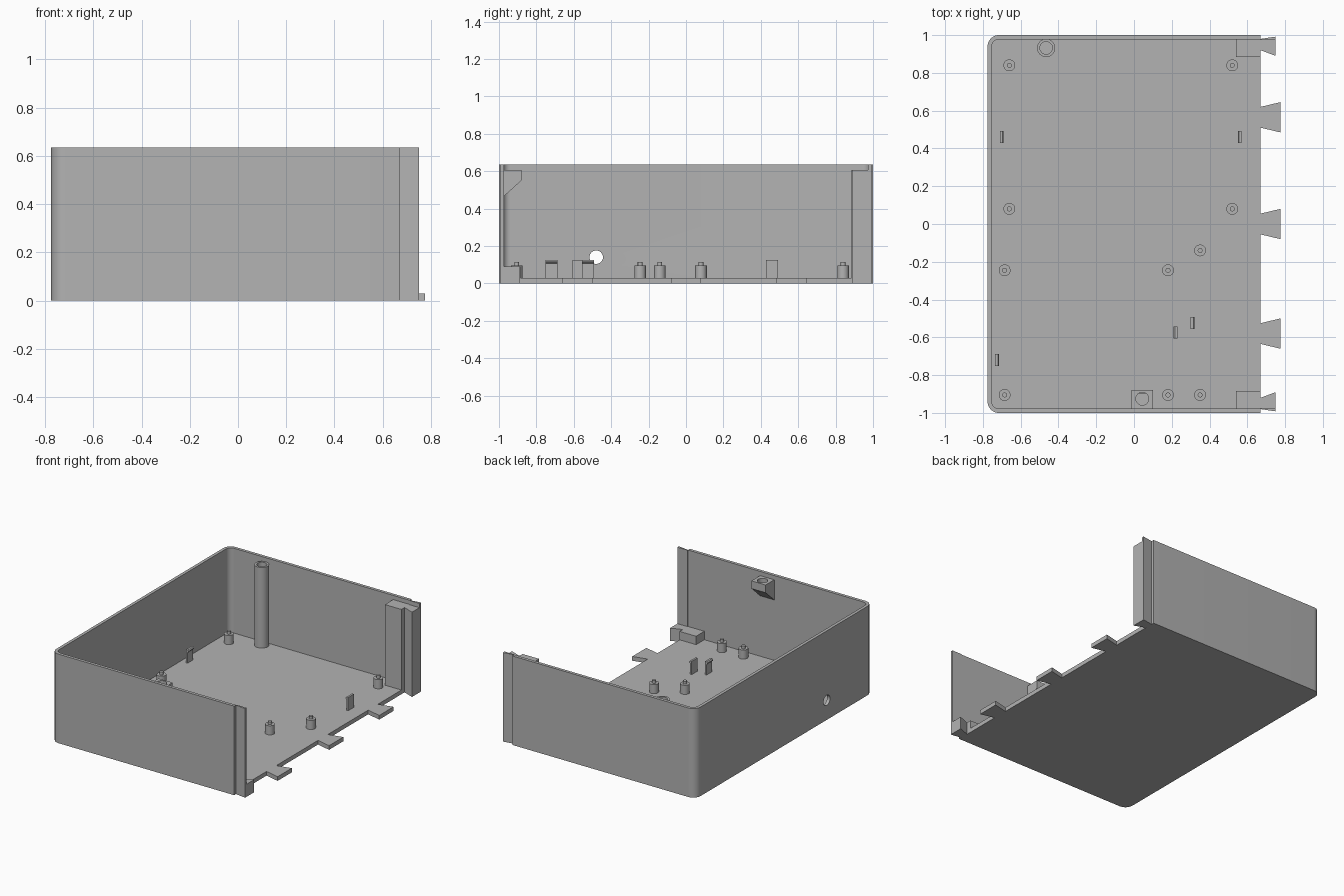
import bpy, bmesh, math
from mathutils import Matrix

cube = bpy.data.objects.get("Cube")
if cube:
    bpy.data.objects.remove(cube)

plastic = bpy.data.materials.new("grey plastic")
plastic.use_nodes = True
GREY = (0.45, 0.45, 0.45, 1)
plastic.diffuse_color = GREY
plastic.node_tree.nodes["Principled BSDF"].inputs["Base Color"].default_value = GREY

END, TOP, FLOOR, WALL = 0.67, 0.635, 0.03, 0.022
LEDGE, LOW = 0.605, 0.09


def prism(name, outline, low, high, turn=None):
    """Extrude a flat outline from low to high, optionally turning the result."""
    bm = bmesh.new()
    face = bm.faces.new([bm.verts.new((a, b, low)) for a, b in outline])
    top = bmesh.ops.extrude_face_region(bm, geom=[face])["geom"]
    verts = [v for v in top if isinstance(v, bmesh.types.BMVert)]
    bmesh.ops.translate(bm, verts=verts, vec=(0, 0, high - low))
    if turn:
        bm.transform(turn)
    bmesh.ops.recalc_face_normals(bm, faces=bm.faces)
    mesh = bpy.data.meshes.new(name)
    bm.to_mesh(mesh)
    bm.free()
    mesh.materials.append(plastic)
    obj = bpy.data.objects.new(name, mesh)
    bpy.context.collection.objects.link(obj)
    return obj


def arc(x, y, r, start, stop, steps):
    angles = [math.radians(start + (stop - start) * i / steps) for i in range(steps + 1)]
    return [(x + r * math.cos(a), y + r * math.sin(a)) for a in angles]


def circle(x, y, r):
    return arc(x, y, r, 0, 360, 32)[:-1]


def box(name, x0, x1, y0, y1, z0, z1):
    return prism(name, [(x0, y0), (x1, y0), (x1, y1), (x0, y1)], z0, z1)


def select(obj):
    bpy.ops.object.select_all(action="DESELECT")
    obj.select_set(True)
    bpy.context.view_layer.objects.active = obj


def cut(obj, cutter):
    mod = obj.modifiers.new("cut", "BOOLEAN")
    mod.operation, mod.solver, mod.object = "DIFFERENCE", "EXACT", cutter
    select(obj)
    bpy.ops.object.modifier_apply(modifier=mod.name)
    bpy.data.objects.remove(cutter)


def smooth(obj):
    select(obj)
    bpy.ops.object.shade_smooth_by_angle(angle=math.radians(30))


def tray(inset, end):
    """Rectangle with two rounded corners at the closed end."""
    x, y, r = -0.775 + inset, 1 - inset, 0.06 - inset
    return ([(end, y)] + arc(x + r, y - r, r, 90, 180, 10)
            + arc(x + r, r - y, r, 180, 270, 10) + [(end, -y)])


# Open-ended tray with a cable hole in the closed end
shell = prism("tray_shell", tray(0, END), 0, TOP)
cut(shell, prism("inside_cutter", tray(WALL, 0.9), FLOOR, 0.9))
side_on = Matrix.Rotation(math.radians(90), 4, "Y")
cut(shell, prism("hole_cutter", circle(-0.14, -0.48, 0.036), -0.9, -0.7, side_on))
smooth(shell)

# Dovetail tabs along the open edge of the floor
for i, y in enumerate((0.565, 0, -0.58)):
    prism(f"floor_dovetail_{i + 1}",
          [(END, y - 0.055), (0.775, y - 0.08), (0.775, y + 0.08), (END, y + 0.055)], 0, FLOOR)

# Corner dovetails: a thick body up to a given height, a thin wall fin above
for side, name, height in ((1, "back", LEDGE), (-1, "front", LOW)):
    def mirrored(points):
        return [(x, side * y) for x, y in points]
    prism(name + "_dovetail", mirrored([(END, 0.92), (0.75, 0.89), (0.75, 0.992), (END, 0.98)]),
          0, height)
    prism(name + "_fin", mirrored([(END, 0.974), (0.75, 0.974), (0.75, 0.992), (END, 0.98)]),
          height, TOP)
    ys = sorted((side * 0.885, side * 0.985))
    box(name + "_corner_block", 0.54, END, *ys, FLOOR - 0.005, height)

# Circuit board standoffs with locating pins
spots = [(-0.66, 0.84), (0.52, 0.84), (-0.66, 0.08), (0.52, 0.08), (0.35, -0.14),
         (0.18, -0.245), (-0.685, -0.245), (-0.685, -0.905), (0.18, -0.905), (0.35, -0.905)]
for i, (x, y) in enumerate(spots):
    smooth(prism(f"standoff_{i + 1}", circle(x, y, 0.031), FLOOR - 0.005, 0.095))
    smooth(prism(f"standoff_pin_{i + 1}", circle(x, y, 0.013), 0.09, 0.115))

# Hooked clips that hold the board edges
upright = Matrix.Rotation(math.radians(90), 4, "X")
clips = [(-0.7, 0.46, 1), (0.56, 0.46, -1), (0.31, -0.525, 1), (0.22, -0.575, -1),
         (-0.725, -0.72, 1)]
for i, (x, y, d) in enumerate(clips):
    profile = [(-0.01, 0.025), (0.002, 0.025), (0.002, 0.105), (0.01, 0.112),
               (0.01, 0.118), (0.004, 0.125), (-0.01, 0.125)]
    prism(f"board_clip_{i + 1}", [(x + d * a, z) for a, z in profile],
          -y - 0.032, -y + 0.032, upright)

# Tall hollow screw post by the back wall
post = prism("screw_post", circle(-0.465, 0.932, 0.048), FLOOR - 0.005, LEDGE)
cut(post, prism("post_bore", circle(-0.465, 0.932, 0.033), 0.3, 0.7))
smooth(post)

# Screw bracket with a sloping underside on the front wall
across = Matrix(((0, 0, 1, 0), (1, 0, 0, 0), (0, 1, 0, 0), (0, 0, 0, 1)))
bracket = prism("screw_bracket", [(-0.985, 0.455), (-0.88, 0.55), (-0.88, LEDGE), (-0.985, LEDGE)],
                -0.012, 0.1, across)
cut(bracket, prism("bracket_bore", circle(0.044, -0.925, 0.034), 0.535, 0.7))
smooth(bracket)
